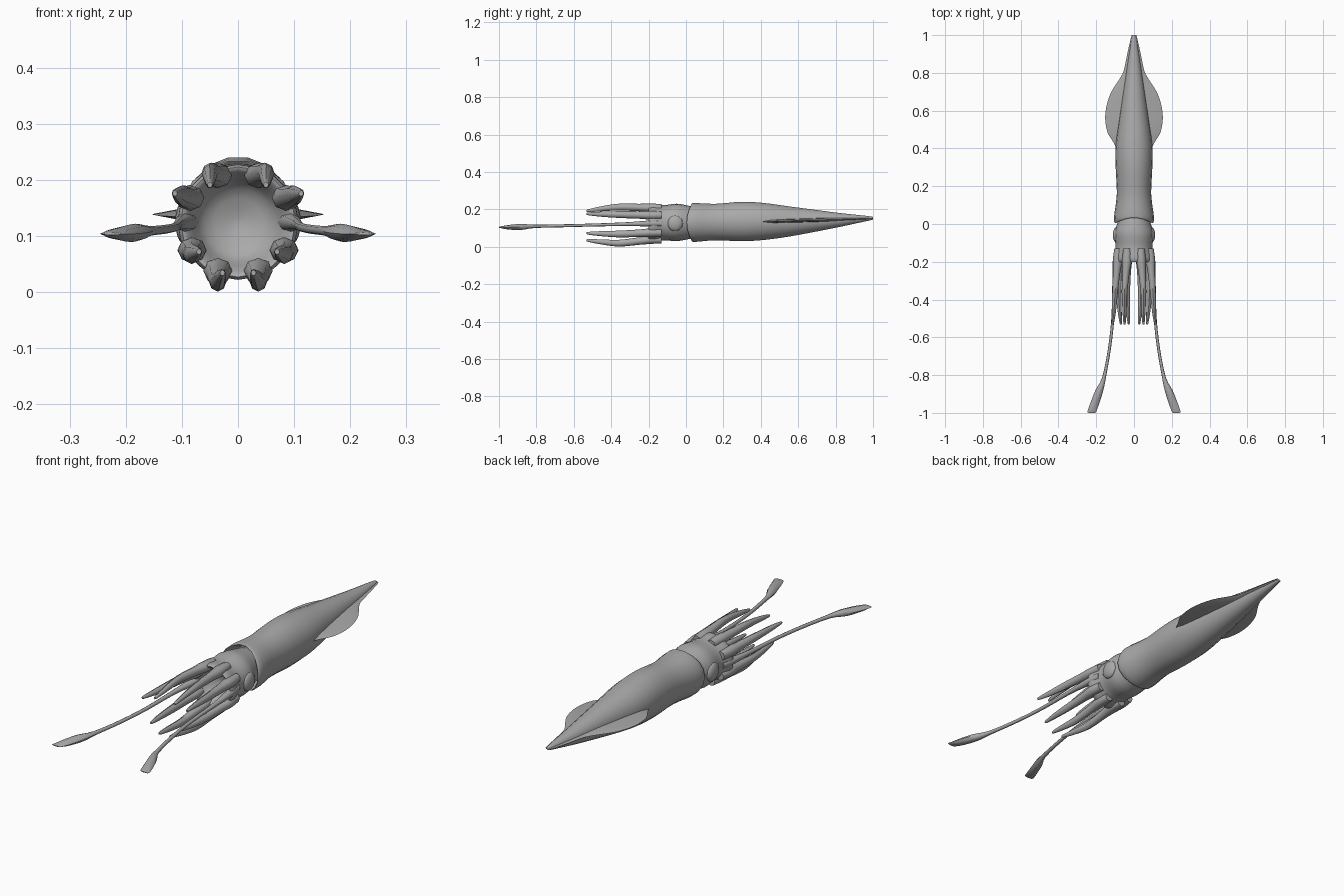
import bpy, bmesh, math

skin = bpy.data.materials.new("grey_skin")
skin.diffuse_color = (0.4, 0.4, 0.4, 1)


def smooth_stations(st, steps):
    """Catmull-Rom interpolation through stations (x, y, z, rx, rz)."""
    out = []
    for i in range(len(st) - 1):
        a, b, c, d = st[max(i - 1, 0)], st[i], st[i + 1], st[min(i + 2, len(st) - 1)]
        for k in range(steps):
            t = k / steps
            out.append([0.5 * (2 * q + (r - p) * t + (2 * p - 5 * q + 4 * r - s) * t * t
                               + (3 * q - p - 3 * r + s) * t ** 3)
                        for p, q, r, s in zip(a, b, c, d)])
    return out + [list(st[-1])]


def finish(name, bm, angle=50):
    bmesh.ops.recalc_face_normals(bm, faces=bm.faces)
    me = bpy.data.meshes.new(name)
    bm.to_mesh(me)
    bm.free()
    me.materials.append(skin)
    ob = bpy.data.objects.new(name, me)
    bpy.context.collection.objects.link(ob)
    bpy.ops.object.select_all(action='DESELECT')
    ob.select_set(True)
    bpy.context.view_layer.objects.active = ob
    bpy.ops.object.shade_smooth_by_angle(angle=math.radians(angle))
    return ob


def loft(name, stations, sides=16, steps=3, warp=None, angle=50):
    """Skin of elliptical rings that stand across the y axis."""
    bm = bmesh.new()
    rings = []
    for x, y, z, rx, rz in smooth_stations(stations, steps):
        ring = []
        for k in range(sides):
            a = 2 * math.pi * k / sides
            dy = warp(y, a) if warp else 0
            ring.append(bm.verts.new((x + rx * math.cos(a), y + dy, z + rz * math.sin(a))))
        rings.append(ring)
    for r, s in zip(rings, rings[1:]):
        for k in range(sides):
            j = (k + 1) % sides
            bm.faces.new((r[k], r[j], s[j], s[k]))
    bm.faces.new(rings[0])
    bm.faces.new(rings[-1])
    return finish(name, bm, angle)


# Mantle: collar lip turned inward at the front, long taper to the tail
def collar(y, a):
    return -0.03 * abs(math.cos(a)) ** 2 * max(0, 1 - abs(y - 0.035) / 0.12)


loft("mantle", [
    (0, 0.09, 0.13, 0.078, 0.080), (0, 0.04, 0.13, 0.094, 0.098),
    (0, 0.035, 0.13, 0.100, 0.105), (0, 0.06, 0.13, 0.106, 0.105),
    (0, 0.16, 0.132, 0.091, 0.099), (0, 0.30, 0.135, 0.097, 0.107),
    (0, 0.42, 0.135, 0.097, 0.100), (0, 0.55, 0.135, 0.080, 0.082),
    (0, 0.70, 0.139, 0.058, 0.058), (0, 0.82, 0.143, 0.040, 0.038),
    (0, 0.93, 0.149, 0.022, 0.020), (0, 0.99, 0.152, 0.011, 0.010),
    (0, 1.0, 0.152, 0.006, 0.006)], 18, 3, collar)

# Head: neck inside the mantle, eye swelling, arm crown and hollow mouth
loft("head", [
    (0, 0.08, 0.13, 0.070, 0.074), (0, 0.01, 0.13, 0.086, 0.090),
    (0, -0.05, 0.13, 0.104, 0.100), (0, -0.12, 0.128, 0.097, 0.094),
    (0, -0.175, 0.125, 0.108, 0.103), (0, -0.20, 0.125, 0.102, 0.098),
    (0, -0.185, 0.125, 0.086, 0.084), (0, -0.14, 0.125, 0.060, 0.060),
    (0, -0.12, 0.125, 0.008, 0.008)], 20, 3)

# Arms: base x, z, middle x, z and tip x, z, mirrored left and right
arms = {
    "upper_arm": (0.037, 0.208, 0.050, 0.212, 0.050, 0.192),
    "upper_side_arm": (0.086, 0.168, 0.100, 0.172, 0.112, 0.176),
    "lower_side_arm": (0.082, 0.075, 0.082, 0.068, 0.070, 0.072),
    "lower_arm": (0.036, 0.038, 0.036, 0.019, 0.028, 0.034),
}
fin_edge = [(0.38, 0.085), (0.43, 0.108), (0.48, 0.138), (0.53, 0.150), (0.58, 0.152),
            (0.64, 0.142), (0.70, 0.120), (0.76, 0.082), (0.81, 0.055), (0.90, 0.036), (1.0, 0.013)]

for side, s in (("right", 1), ("left", -1)):
    for part, (bx, bz, mx, mz, tx, tz) in arms.items():
        loft(f"{part}_{side}", [
            (s * bx * 0.98, -0.13, bz, 0.020, 0.020),
            (s * bx, -0.19, bz, 0.026, 0.023),
            (s * (bx * 0.6 + mx * 0.4), -0.25, bz * 0.6 + mz * 0.4, 0.020, 0.020),
            (s * mx, -0.36, mz, 0.015, 0.018),
            (s * (mx + tx) / 2, -0.46, (mz + tz) / 2, 0.011, 0.013),
            (s * tx, -0.525, tz, 0.006, 0.007),
            (s * tx, -0.532, tz, 0.002, 0.002)], 8, 3)

    # Feeding tentacle with a flattened club
    loft(f"tentacle_{side}", [
        (s * 0.085, -0.13, 0.125, 0.018, 0.018), (s * 0.095, -0.20, 0.124, 0.018, 0.016),
        (s * 0.105, -0.32, 0.121, 0.010, 0.010), (s * 0.112, -0.50, 0.116, 0.008, 0.008),
        (s * 0.130, -0.66, 0.112, 0.008, 0.008), (s * 0.158, -0.81, 0.109, 0.010, 0.009),
        (s * 0.183, -0.88, 0.106, 0.021, 0.016), (s * 0.208, -0.95, 0.104, 0.024, 0.012),
        (s * 0.223, -0.993, 0.104, 0.023, 0.004), (s * 0.223, -1.0, 0.104, 0.015, 0.002)], 8, 3)

    # Tail fin: thick at the root, sharp at the outer edge
    bm = bmesh.new()
    rows = []
    for y, w in [(q[0], q[1]) for q in smooth_stations(fin_edge, 3)]:
        zc = 0.133 + 0.019 * (y - 0.38) / 0.62
        t = 0.014 if y < 0.8 else 0.014 - 0.04 * (y - 0.8)
        rows.append([bm.verts.new(p) for p in (
            (0, y, zc + t), (s * w * 0.75, y, zc + t * 0.5), (s * w, y, zc),
            (s * w * 0.75, y, zc - t * 0.5), (0, y, zc - t))])
    for r, q in zip(rows, rows[1:]):
        for k in range(5):
            j = (k + 1) % 5
            bm.faces.new((r[k], r[j], q[j], q[k]))
    bm.faces.new(rows[0])
    bm.faces.new(rows[-1])
    finish(f"fin_{side}", bm)

    # Eye: shallow dome on the side of the head
    bm = bmesh.new()
    bmesh.ops.create_uvsphere(bm, u_segments=16, v_segments=10, radius=1)
    for v in bm.verts:
        v.co = (s * 0.092 + v.co.x * 0.020, -0.058 + v.co.y * 0.042, 0.125 + v.co.z * 0.042)
    finish(f"eye_{side}", bm)
